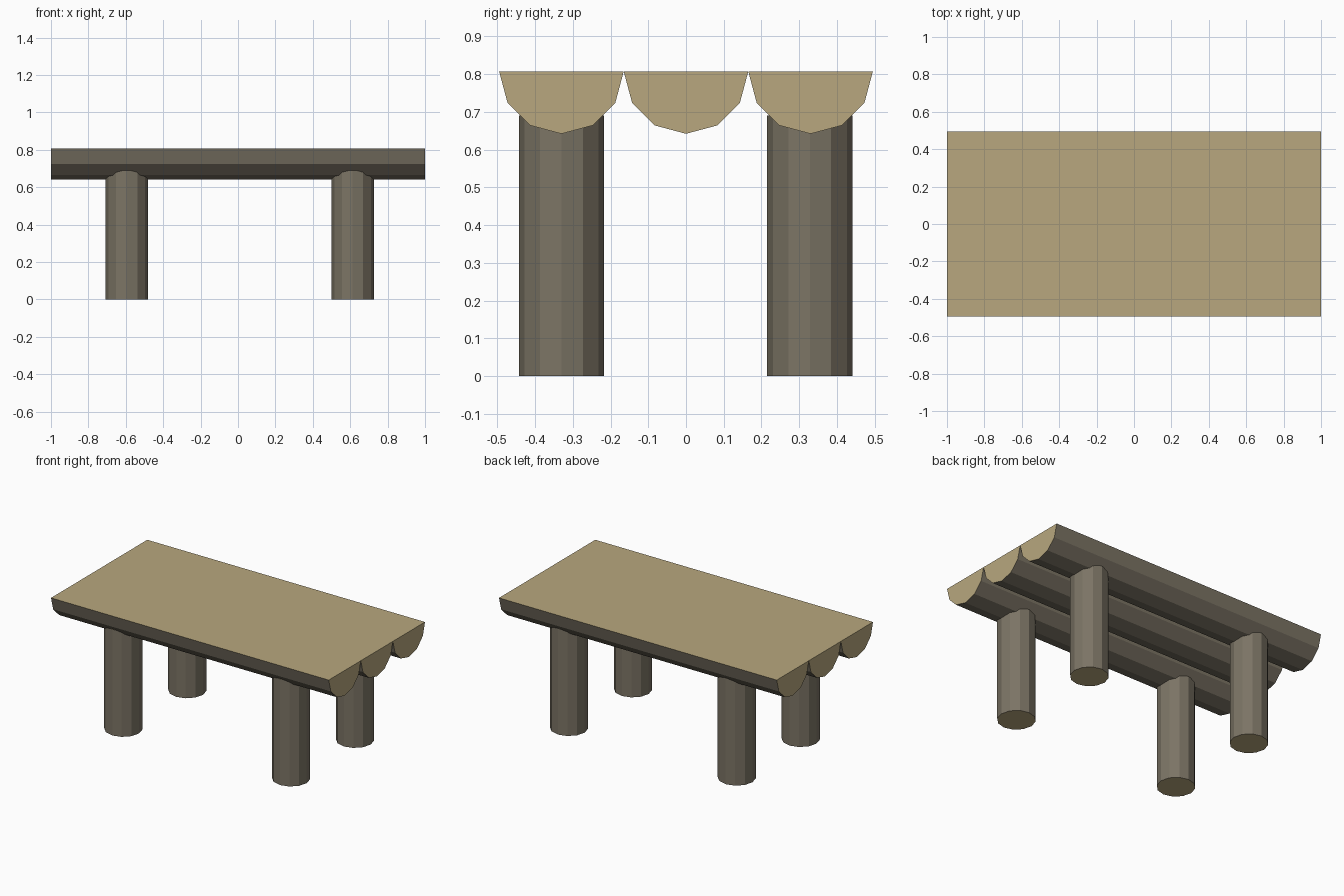
import bpy
import bmesh
from math import cos, sin, pi

if "Cube" in bpy.data.objects:
    bpy.data.objects.remove(bpy.data.objects["Cube"])


def material(name, color):
    mat = bpy.data.materials.new(name)
    mat.diffuse_color = (*color, 1)
    mat.use_nodes = True
    mat.node_tree.nodes["Principled BSDF"].inputs["Base Color"].default_value = mat.diffuse_color
    return mat


bark = material("bark", (0.20, 0.175, 0.13))
wood = material("cut_wood", (0.48, 0.39, 0.21))


def prism(name, profile, extrude):
    """Extrude a closed profile; sides get bark, cut faces get bare wood."""
    bm = bmesh.new()
    base = bm.faces.new([bm.verts.new(p) for p in profile])
    ext = bmesh.ops.extrude_face_region(bm, geom=[base], use_keep_orig=True)
    bmesh.ops.translate(bm, vec=extrude,
                        verts=[g for g in ext["geom"] if isinstance(g, bmesh.types.BMVert)])
    bmesh.ops.recalc_face_normals(bm, faces=bm.faces)
    n = len(profile)
    for f in bm.faces:
        f.material_index = 1 if len(f.verts) == n else 0
    # flat sawn top of a half log
    if extrude[0]:
        for f in bm.faces:
            if f.normal.z > 0.99:
                f.material_index = 1
    mesh = bpy.data.meshes.new(name)
    bm.to_mesh(mesh)
    bm.free()
    mesh.materials.append(bark)
    mesh.materials.append(wood)
    obj = bpy.data.objects.new(name, mesh)
    bpy.context.collection.objects.link(obj)
    return obj


# table top: three half logs, sawn side up
LOG_R, TOP_Z = 0.165, 0.807
for label, y in (("front", -0.33), ("middle", 0), ("back", 0.33)):
    half = [(-1, y + LOG_R * cos(i * pi / 6), TOP_Z - LOG_R * sin(i * pi / 6)) for i in range(7)]
    prism(label + "_half_log", half, (2, 0, 0))

# four round legs, sunk into the outer logs
LEG_R, LEG_H = 0.113, 0.69
for side, x in (("left", -0.595), ("right", 0.613)):
    for label, y in (("front", -0.33), ("back", 0.328)):
        ring = [(x + LEG_R * cos(i * pi / 6), y + LEG_R * sin(i * pi / 6), 0) for i in range(12)]
        prism(f"{label}_{side}_leg", ring, (0, 0, LEG_H))
